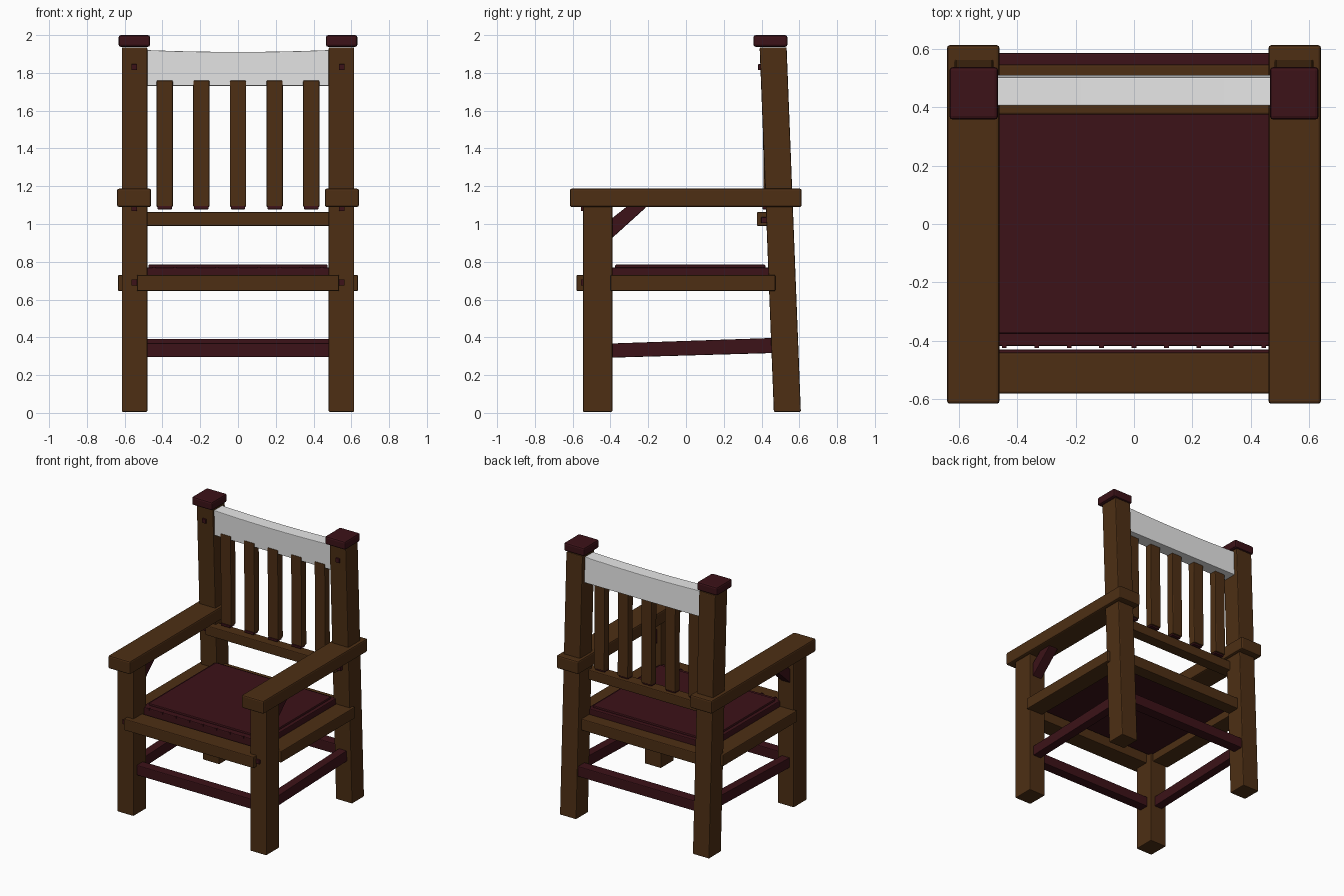
import bpy, bmesh, math
from mathutils import Vector

old = bpy.data.objects.get("Cube")
if old:
    bpy.data.objects.remove(old, do_unlink=True)


def material(name, rgb):
    m = bpy.data.materials.new(name)
    m.use_nodes = True
    m.diffuse_color = (*rgb, 1)
    m.node_tree.nodes["Principled BSDF"].inputs["Base Color"].default_value = (*rgb, 1)
    return m


BROWN = material("brown wood", (0.075, 0.028, 0.007))
RED = material("dark red wood", (0.045, 0.006, 0.009))
WHITE = material("pale crest", (0.8, 0.8, 0.8))


def finish(name, bm, mat, bevel):
    bmesh.ops.recalc_face_normals(bm, faces=bm.faces)
    me = bpy.data.meshes.new(name)
    bm.to_mesh(me)
    bm.free()
    me.materials.append(mat)
    ob = bpy.data.objects.new(name, me)
    bpy.context.collection.objects.link(ob)
    if bevel:
        mod = ob.modifiers.new("soft edges", 'BEVEL')
        mod.width = bevel
        mod.segments = 2
    return ob


def box(name, xs, ys, zs, mat, bevel=0.006, shear=0.0):
    """Box between limits; shear moves y by shear per unit of height above the base."""
    bm = bmesh.new()
    bmesh.ops.create_cube(bm, size=1)
    for v in bm.verts:
        h = zs[1] - zs[0] if v.co.z > 0 else 0
        v.co = Vector((xs[v.co.x > 0], ys[v.co.y > 0] + shear * h, zs[v.co.z > 0]))
    return finish(name, bm, mat, bevel)


def side_prism(name, xs, outline, mat, bevel=0.004):
    """Outline in y, z extruded across x."""
    bm = bmesh.new()
    face = bm.faces.new([bm.verts.new((xs[0], y, z)) for y, z in outline])
    ext = bmesh.ops.extrude_face_region(bm, geom=[face])
    new = [e for e in ext["geom"] if isinstance(e, bmesh.types.BMVert)]
    bmesh.ops.translate(bm, verts=new, vec=(xs[1] - xs[0], 0, 0))
    return finish(name, bm, mat, bevel)


LEAN = -0.039


def span(s, a, b):
    return tuple(sorted((s * a, s * b)))


# Parts on both sides
for side, s in (("left", 1), ("right", -1)):
    leg = span(s, 0.48, 0.615)
    peg = span(s, 0.535, 0.565)
    box(f"{side}_front_leg", leg, (-0.545, -0.39), (0.005, 1.1), BROWN)
    box(f"{side}_back_leg", leg, (0.465, 0.608), (0.005, 1.935), BROWN, shear=LEAN)
    box(f"{side}_post_cap", span(s, 0.465, 0.632), (0.357, 0.537), (1.938, 2.0), RED, 0.012)
    box(f"{side}_armrest", span(s, 0.46, 0.64), (-0.615, 0.612), (1.09, 1.187), BROWN, 0.01)
    box(f"{side}_seat_rail", span(s, 0.50, 0.635), (-0.40, 0.473), (0.645, 0.73), BROWN)
    side_prism(f"{side}_stretcher", span(s, 0.515, 0.58),
               [(-0.41, 0.292), (0.5, 0.318), (0.5, 0.398), (-0.41, 0.367)], RED)
    side_prism(f"{side}_arm_bracket", span(s, 0.51, 0.585),
               [(-0.392, 0.925), (-0.215, 1.085), (-0.215, 1.095),
                (-0.31, 1.095), (-0.392, 1.03)], RED)
    # Square pegs
    for label, y, z in (("rail", -0.545, 0.69), ("arm", -0.545, 1.085),
                        ("crest", 0.394, 1.83), ("back_rail", 0.41, 1.02)):
        box(f"{side}_{label}_peg", peg, (y - 0.012, y + 0.03), (z - 0.016, z + 0.016), RED, 0.003)

# Rails and stretchers across the width
box("front_seat_rail", (-0.535, 0.535), (-0.58, -0.44), (0.645, 0.73), BROWN)
box("back_seat_rail", (-0.49, 0.49), (0.45, 0.545), (0.645, 0.73), BROWN)
box("lower_back_rail", (-0.535, 0.535), (0.375, 0.46), (0.99, 1.063), BROWN)
box("front_stretcher", (-0.49, 0.49), (-0.505, -0.43), (0.295, 0.37), RED)
box("back_stretcher", (-0.49, 0.49), (0.505, 0.585), (0.315, 0.392), RED)

# Seat board with a raised panel and a row of tacks
box("seat_board", (-0.5, 0.5), (-0.418, 0.45), (0.70, 0.77), RED)
box("seat_panel", (-0.475, 0.475), (-0.375, 0.42), (0.765, 0.785), RED)
for i in range(9):
    x = (i - 4) * 0.111
    box(f"seat_tack_{i + 1}", (x - 0.008, x + 0.008), (-0.424, -0.41), (0.757, 0.773), RED, 0)

# Back slats with small dark feet
for i in range(5):
    x = (i - 2) * 0.194
    box(f"back_slat_{i + 1}", (x - 0.043, x + 0.043), (0.412, 0.47), (1.09, 1.76), BROWN, shear=-0.01)
    box(f"slat_foot_{i + 1}", (x - 0.038, x + 0.038), (0.405, 0.46), (1.078, 1.095), RED, 0.003)

# Crest board that sags gently toward the middle
bm = bmesh.new()
bmesh.ops.create_cube(bm, size=1)
bmesh.ops.subdivide_edges(bm, edges=[e for e in bm.edges
                          if abs(e.verts[0].co.x - e.verts[1].co.x) > 0.5], cuts=15)
for v in bm.verts:
    x, y, z = v.co
    sag = 0.01 * (1 - (2 * x) ** 2)
    v.co = (x * 0.98, 0.457 + y * 0.098 - z * 0.007, 1.826 + z * 0.19 - sag * (z + 0.5))
finish("crest_board", bm, WHITE, 0.004)
